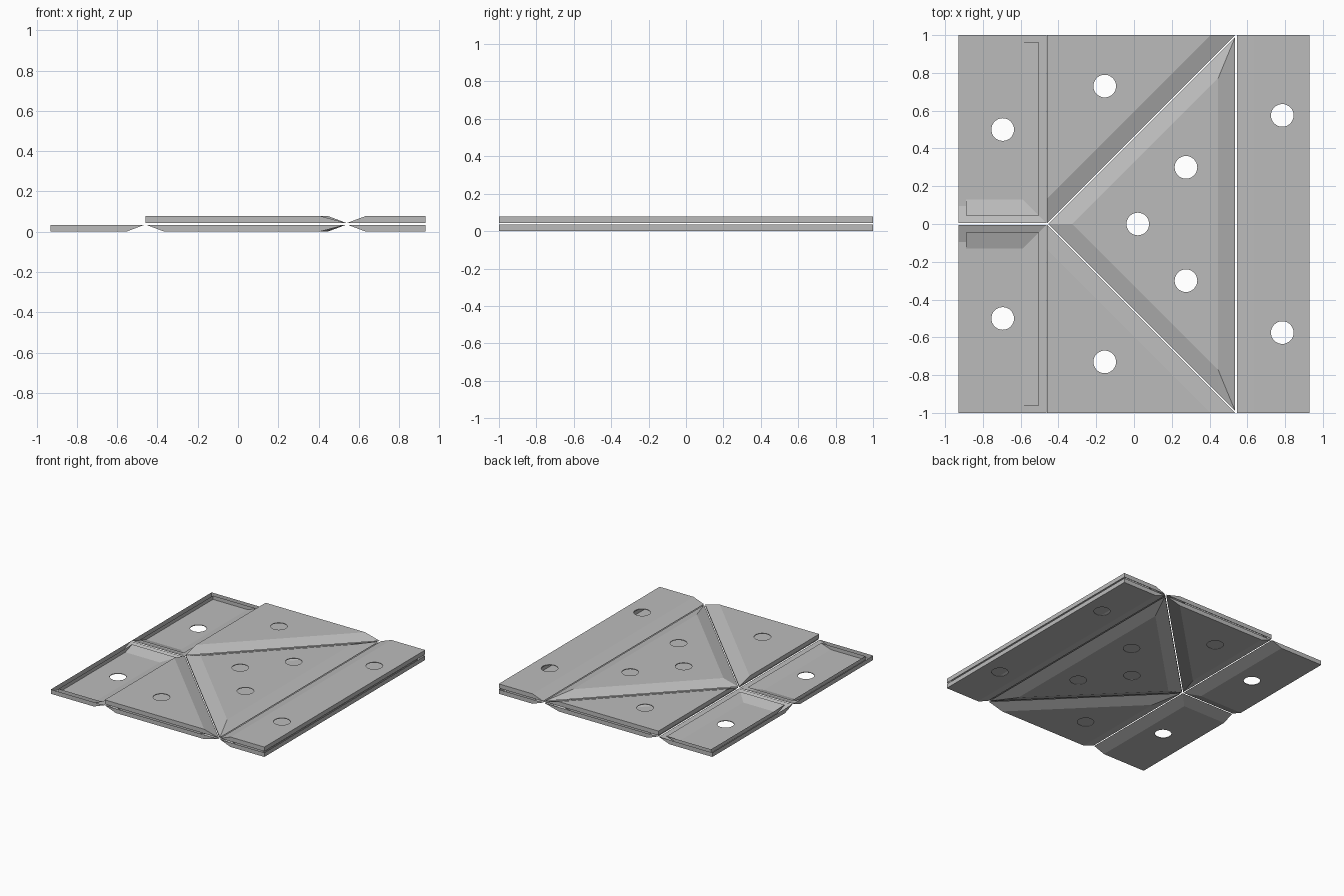
import bpy, bmesh, math
from mathutils import Vector

if "Cube" in bpy.data.objects:
    bpy.data.objects.remove(bpy.data.objects["Cube"])

THICK, TOTAL = 0.034, 0.078     # one layer, both layers with the gap
BEVEL, RIM, GAP = 0.095, 0.04, 0.004
FLOOR, HOLE_R = 0.005, 0.06

grey = bpy.data.materials.new("plain_grey")
grey.use_nodes = True
grey.diffuse_color = (0.5, 0.5, 0.5, 1)
grey.node_tree.nodes["Principled BSDF"].inputs["Base Color"].default_value = (0.5, 0.5, 0.5, 1)


def inset(points, distances):
    """Move each edge of a counter-clockwise polygon inward by its own distance."""
    n = len(points)
    lines = []
    for i in range(n):
        a, b = Vector(points[i]), Vector(points[(i + 1) % n])
        normal = Vector((a.y - b.y, b.x - a.x)).normalized()
        lines.append((normal, normal.dot(a) + distances[i]))
    result = []
    for i in range(n):
        (p, c), (q, d) = lines[i - 1], lines[i]
        det = p.x * q.y - p.y * q.x
        result.append(((c * q.y - d * p.y) / det, (p.x * d - q.x * c) / det))
    return result


def panel(name, points, folds, holes, upper=False):
    """Hollow panel, open towards the other layer, bevelled along its fold edges."""
    bm = bmesh.new()

    def ring(pts, z):
        verts = [bm.verts.new((x, y, TOTAL - z if upper else z)) for x, y in pts]
        for i, v in enumerate(verts):
            bm.edges.new((v, verts[(i + 1) % len(verts)]))
        return verts

    def bridge(a, b):
        for i in range(len(a)):
            j = (i + 1) % len(a)
            bm.faces.new((a[i], a[j], b[j], b[i]))

    def sheet(rings):
        edges = [bm.edges.get((r[i], r[(i + 1) % len(r)])) for r in rings for i in range(len(r))]
        bmesh.ops.triangle_fill(bm, use_beauty=True, edges=edges)

    def circle(center):
        return [(center[0] + HOLE_R * math.cos(i * math.tau / 32),
                 center[1] + HOLE_R * math.sin(i * math.tau / 32)) for i in range(32)]

    def shell(base, slope, floor):
        open_edge = ring(inset(points, [base + GAP * f for f in folds]), THICK)
        bottom = ring(inset(points, [base + slope * f for f in folds]), floor)
        bridge(open_edge, bottom)
        bores = [ring(circle(h), floor) for h in holes]
        sheet([bottom] + bores)
        return bores

    # Outer skin, inner pocket and the bores joining them
    outer = shell(0, BEVEL, 0)
    pocket = shell(RIM, BEVEL - 0.005, FLOOR)
    for a, b in zip(outer, pocket):
        bridge(a, b)

    bmesh.ops.recalc_face_normals(bm, faces=bm.faces)
    skin = TOTAL if upper else 0
    base = next(f for f in bm.faces if all(abs(v.co.z - skin) < 1e-5 for v in f.verts))
    if (base.normal.z > 0) != upper:
        bmesh.ops.reverse_faces(bm, faces=bm.faces)

    mesh = bpy.data.meshes.new(name)
    bm.to_mesh(mesh)
    bm.free()
    mesh.materials.append(grey)
    bpy.context.collection.objects.link(bpy.data.objects.new(name, mesh))


def flip(points):
    """Mirror across y, keeping the winding counter-clockwise."""
    return [(x, -y) for x, y in reversed(points)]


END, LEFT, RIGHT = 0.93, -0.46, 0.54
corner = [(LEFT, 0), (RIGHT, 1), (LEFT, 1)]
square = [(-END, 0), (LEFT, 0), (LEFT, 1), (-END, 1)]

for layer, upper in (("lower", False), ("upper", True)):
    # Central triangle and end strip
    panel(layer + "_center_triangle", [(LEFT, 0), (RIGHT, -1), (RIGHT, 1)], (1, 1, 1),
          [(0.02, 0), (0.275, 0.3), (0.275, -0.3)], upper)
    panel(layer + "_end_strip", [(RIGHT, -1), (END, -1), (END, 1), (RIGHT, 1)], (0, 0, 0, 1),
          [(0.785, 0.575), (0.785, -0.575)], upper)
    # Corner triangles, hinged to the flaps in the lower layer only
    hinge = 0 if upper else 1
    panel(layer + "_back_corner", corner, (1, 0, hinge), [(-0.155, 0.73)], upper)
    panel(layer + "_front_corner", flip(corner), (0, 1, hinge), [(-0.155, -0.73)], upper)

# Square flaps
panel("back_square_flap", square, (1, 1, 0, 0), [(-0.695, 0.5)])
panel("front_square_flap", flip(square), (0, 1, 1, 0), [(-0.695, -0.5)])
